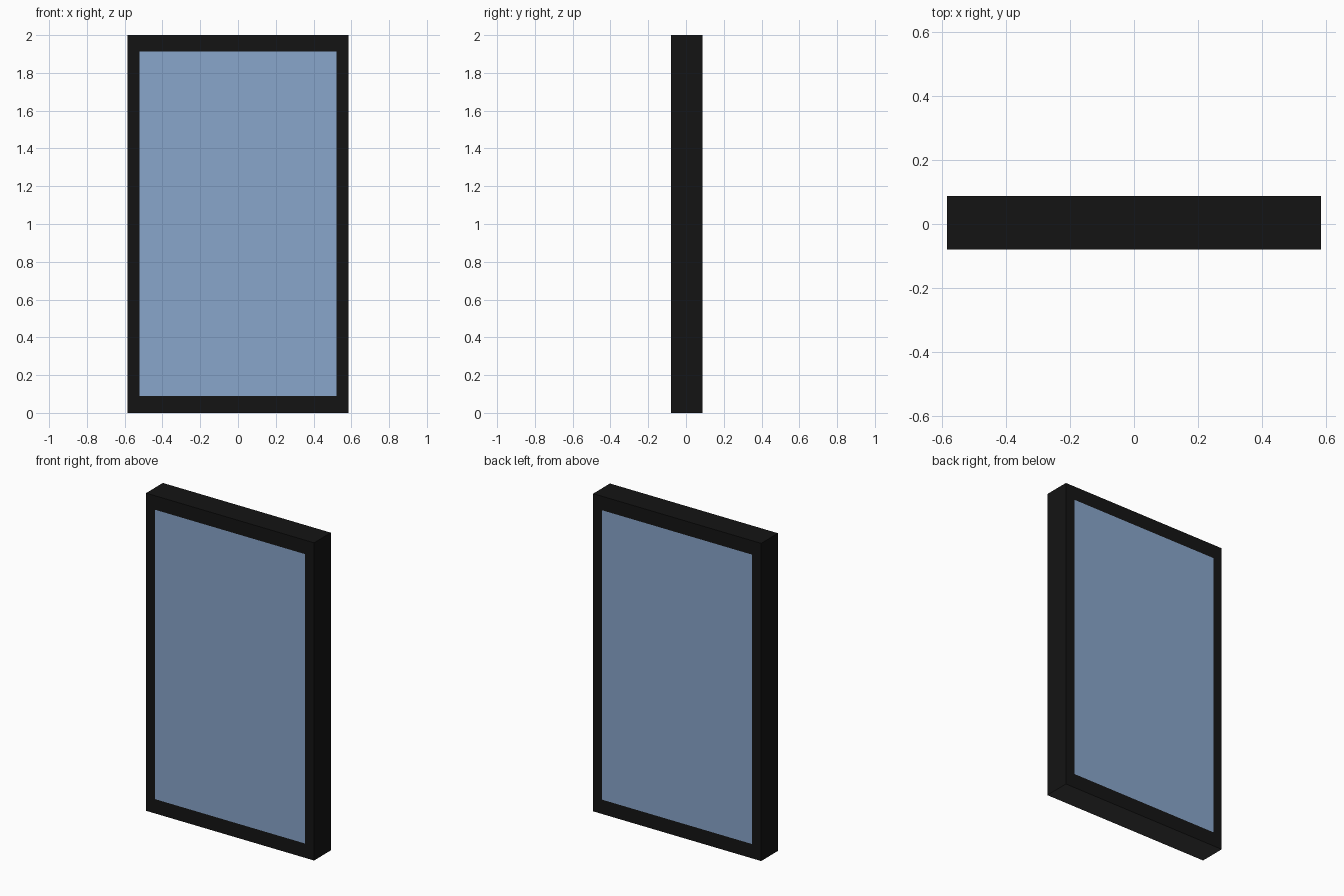
import bpy, bmesh

if "Cube" in bpy.data.objects:
    bpy.data.objects.remove(bpy.data.objects["Cube"])

HALF_W, HEIGHT = 0.585, 2.0          # outer size
GLASS_X, GLASS_Z0, GLASS_Z1 = 0.522, 0.09, 1.912
FRONT, BACK = -0.079, 0.088          # depth range


def material(name, rgb):
    m = bpy.data.materials.new(name)
    m.diffuse_color = (*rgb, 1)
    m.use_nodes = True
    m.node_tree.nodes["Principled BSDF"].inputs["Base Color"].default_value = m.diffuse_color
    return m


black = material("black_metal", (0.007, 0.007, 0.007))
grey = material("grey_underside", (0.05, 0.05, 0.05))
blue = material("blue_glass", (0.25, 0.38, 0.60))


def add_object(name, bm, mats):
    bmesh.ops.recalc_face_normals(bm, faces=bm.faces)
    mesh = bpy.data.meshes.new(name)
    bm.to_mesh(mesh)
    bm.free()
    for m in mats:
        mesh.materials.append(m)
    obj = bpy.data.objects.new(name, mesh)
    bpy.context.collection.objects.link(obj)
    return obj


def rectangle(bm, x, z0, z1):
    return [bm.verts.new((px, FRONT, pz))
            for px, pz in ((-x, z0), (x, z0), (x, z1), (-x, z1))]


def extrude_back(bm):
    geom = bmesh.ops.extrude_face_region(bm, geom=bm.faces[:], use_keep_orig=True)["geom"]
    verts = [g for g in geom if isinstance(g, bmesh.types.BMVert)]
    bmesh.ops.translate(bm, verts=verts, vec=(0, BACK - FRONT, 0))


# Door frame: mitred ring extruded through the depth
bm = bmesh.new()
outer = rectangle(bm, HALF_W, 0, HEIGHT)
inner = rectangle(bm, GLASS_X, GLASS_Z0, GLASS_Z1)
for i in range(4):
    j = (i + 1) % 4
    bm.faces.new((outer[i], outer[j], inner[j], inner[i]))
extrude_back(bm)
for f in bm.faces:
    if all(v.co.z < 0.001 for v in f.verts):
        f.material_index = 1          # lighter underside
add_object("door_frame", bm, [black, grey])

# Glass panel: flush with the frame on both faces
bm = bmesh.new()
bm.faces.new(rectangle(bm, GLASS_X, GLASS_Z0, GLASS_Z1))
extrude_back(bm)
add_object("glass_panel", bm, [blue])
